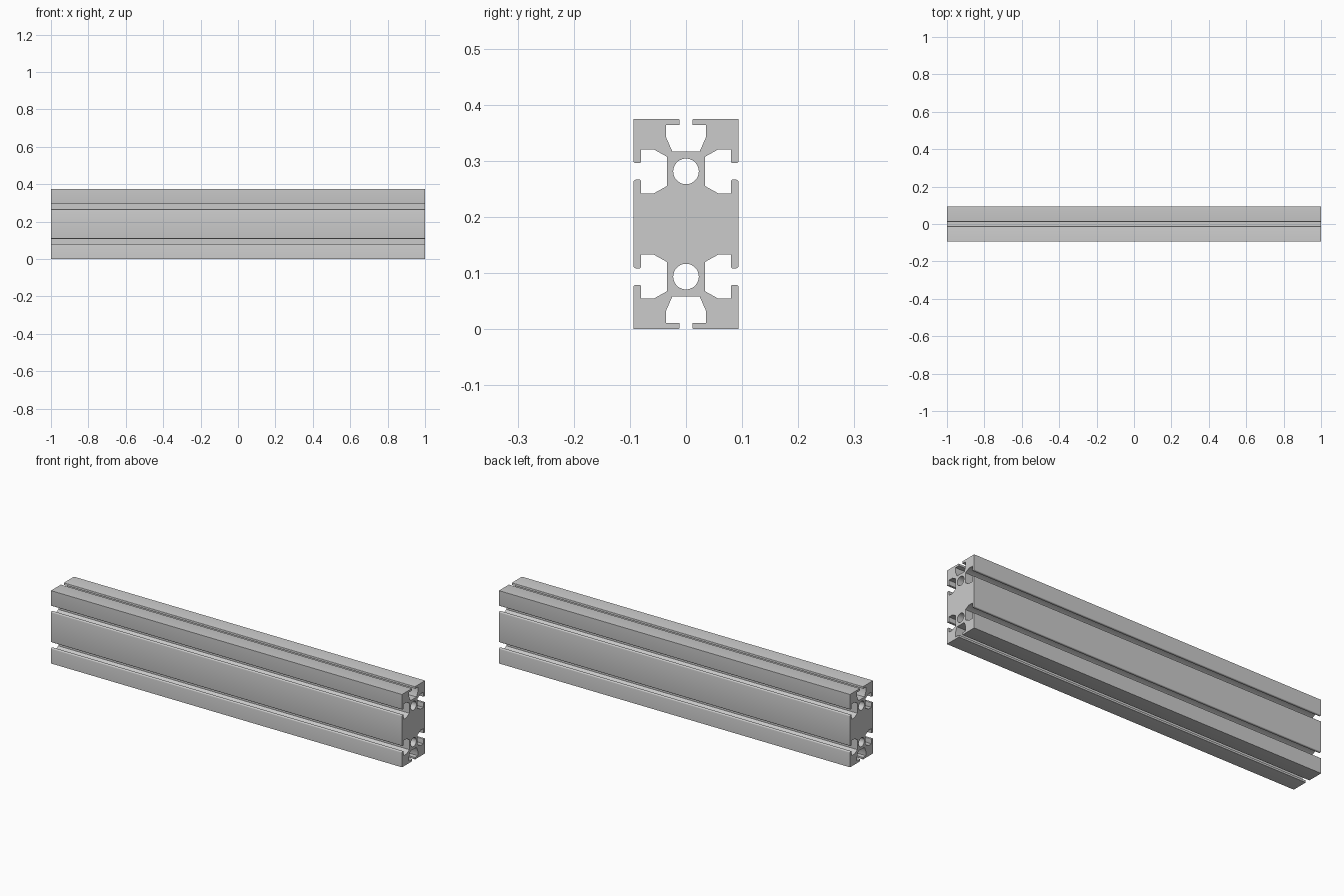
import bpy, bmesh
from math import sin, cos, pi, radians
from mathutils import Matrix

if "Cube" in bpy.data.objects:
    bpy.data.objects.remove(bpy.data.objects["Cube"])

W, H = 0.09375, 0.1875        # half width and half height
C = 0.09375                   # slot / bore offset from the middle
R = 0.0045                    # lip rounding


def arc(cx, cy, r, a0, a1, n=4):
    return [(cx + r * cos(radians(a0 + (a1 - a0) * i / n)),
             cy + r * sin(radians(a0 + (a1 - a0) * i / n))) for i in range(n + 1)]


# Half of one side slot (upper lip inward), relative to the slot centre line
o, lip = 0.0147, W - 0.0134
side = (arc(W - R, o + R, R, 0, -90) + arc(lip + 0.003, o + 0.003, 0.003, -90, -180)
        + [(lip, 0.039), (W - 0.0366, 0.039), (W - 0.060, 0.026)])

# Top slot from floor to lip, then outer corner
top = [(0.0245, H - 0.058), (0.0355, H - 0.033), (0.0355, H - 0.0107),
       (0.0116, H - 0.0107)] + arc(0.0116 + 0.002, H - 0.002, 0.002, 180, 90) + [(W, H)]

# Quarter profile, mirrored into the full outline
quarter = top + [(x, C + y) for x, y in side] + [(x, C - y) for x, y in reversed(side)]
half = quarter + [(x, -y) for x, y in reversed(quarter)]
outline = half + [(-x, y) for x, y in reversed(half)]
bores = [[(0.0228 * cos(2 * pi * i / 48), s * C + 0.0228 * sin(2 * pi * i / 48))
          for i in range(48)] for s in (1, -1)]

# Filled profile curve extruded along the length
curve = bpy.data.curves.new("rail_profile", 'CURVE')
curve.dimensions = '2D'
curve.fill_mode = 'BOTH'
curve.extrude = 1.0
for loop in [outline] + bores:
    sp = curve.splines.new('POLY')
    sp.points.add(len(loop) - 1)
    for p, (x, y) in zip(sp.points, loop):
        p.co = (x, y, 0, 1)
    sp.use_cyclic_u = True
helper = bpy.data.objects.new("rail_profile", curve)
bpy.context.collection.objects.link(helper)
dg = bpy.context.evaluated_depsgraph_get()
mesh = bpy.data.meshes.new_from_object(helper.evaluated_get(dg))
bpy.data.objects.remove(helper)

# Turn the extrusion to run along x and stand on the ground
mesh.transform(Matrix(((0, 0, 1, 0), (1, 0, 0, 0), (0, 1, 0, H), (0, 0, 0, 1))))
bm = bmesh.new()
bm.from_mesh(mesh)
bmesh.ops.remove_doubles(bm, verts=bm.verts, dist=1e-5)
bmesh.ops.recalc_face_normals(bm, faces=bm.faces)
bm.to_mesh(mesh)
bm.free()

rail = bpy.data.objects.new("slotted_rail", mesh)
bpy.context.collection.objects.link(rail)
bpy.context.view_layer.objects.active = rail
rail.select_set(True)
bpy.ops.object.shade_smooth_by_angle(angle=radians(30))
